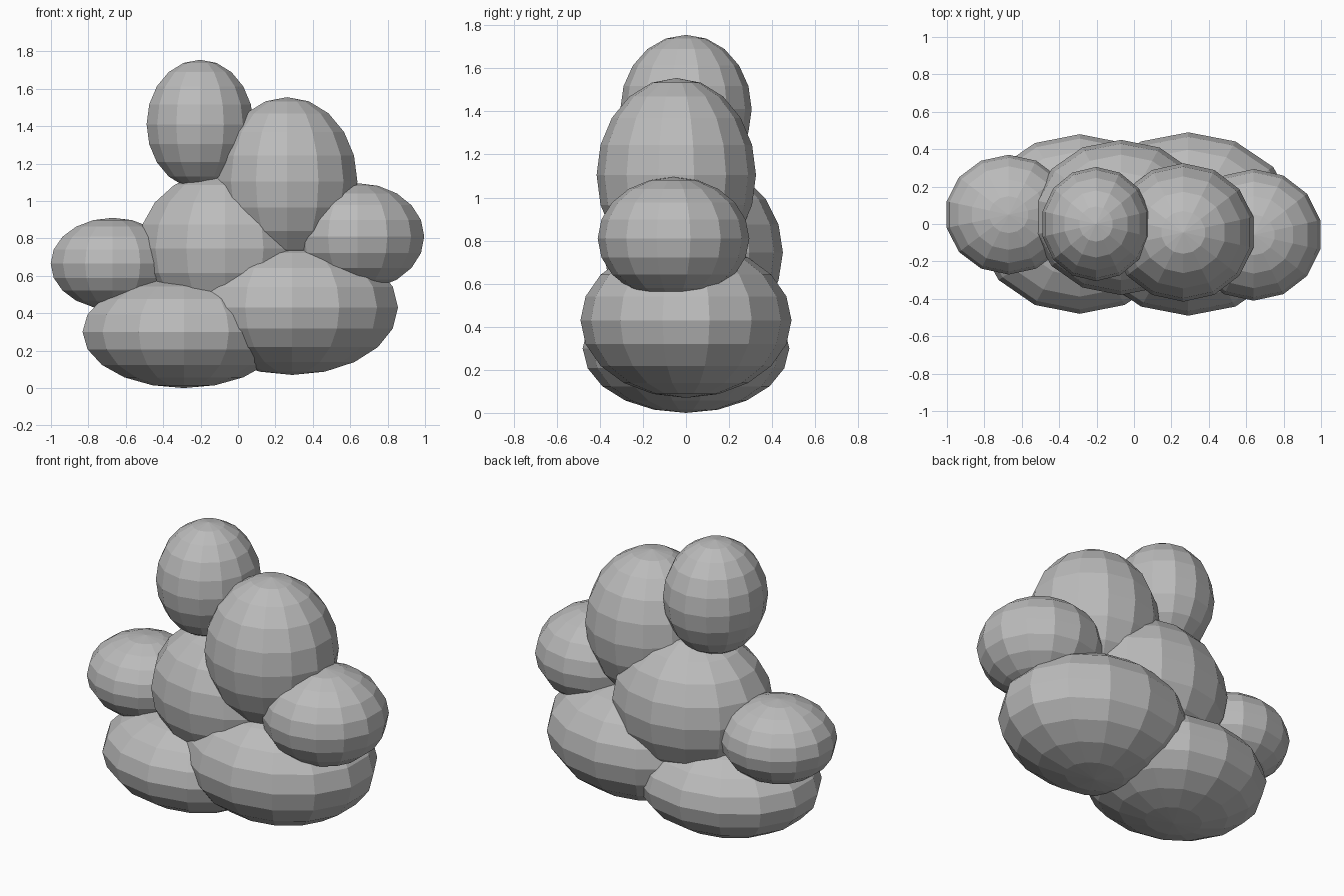
import bpy, bmesh
from mathutils import Matrix, Vector

if "Cube" in bpy.data.objects:
    bpy.data.objects.remove(bpy.data.objects["Cube"])

grey = bpy.data.materials.new("plain_grey")
grey.diffuse_color = (0.5, 0.5, 0.5, 1)
grey.use_nodes = True
grey.node_tree.nodes["Principled BSDF"].inputs["Base Color"].default_value = grey.diffuse_color


def blob(name, centre, radii):
    """Flat-faced ellipsoid with its poles along z."""
    bm = bmesh.new()
    bmesh.ops.create_uvsphere(bm, u_segments=14, v_segments=10, radius=1,
                              matrix=Matrix.LocRotScale(Vector(centre), None, Vector(radii)))
    mesh = bpy.data.meshes.new(name)
    bm.to_mesh(mesh)
    bm.free()
    mesh.materials.append(grey)
    bpy.context.collection.objects.link(bpy.data.objects.new(name, mesh))


# base pair
blob("lower_left_lobe", (-0.29, 0.0, 0.30), (0.555, 0.48, 0.30))
blob("lower_right_lobe", (0.29, 0.0, 0.43), (0.58, 0.49, 0.36))
# core
blob("middle_lobe", (-0.07, 0.035, 0.745), (0.475, 0.415, 0.42))
# side lobes
blob("left_side_lobe", (-0.67, 0.05, 0.665), (0.34, 0.32, 0.245))
blob("right_side_lobe", (0.64, -0.058, 0.81), (0.365, 0.352, 0.285))
# upper lobes
blob("upper_right_lobe", (0.263, -0.045, 1.105), (0.385, 0.37, 0.45))
blob("top_lobe", (-0.203, 0.0, 1.41), (0.293, 0.305, 0.345))
